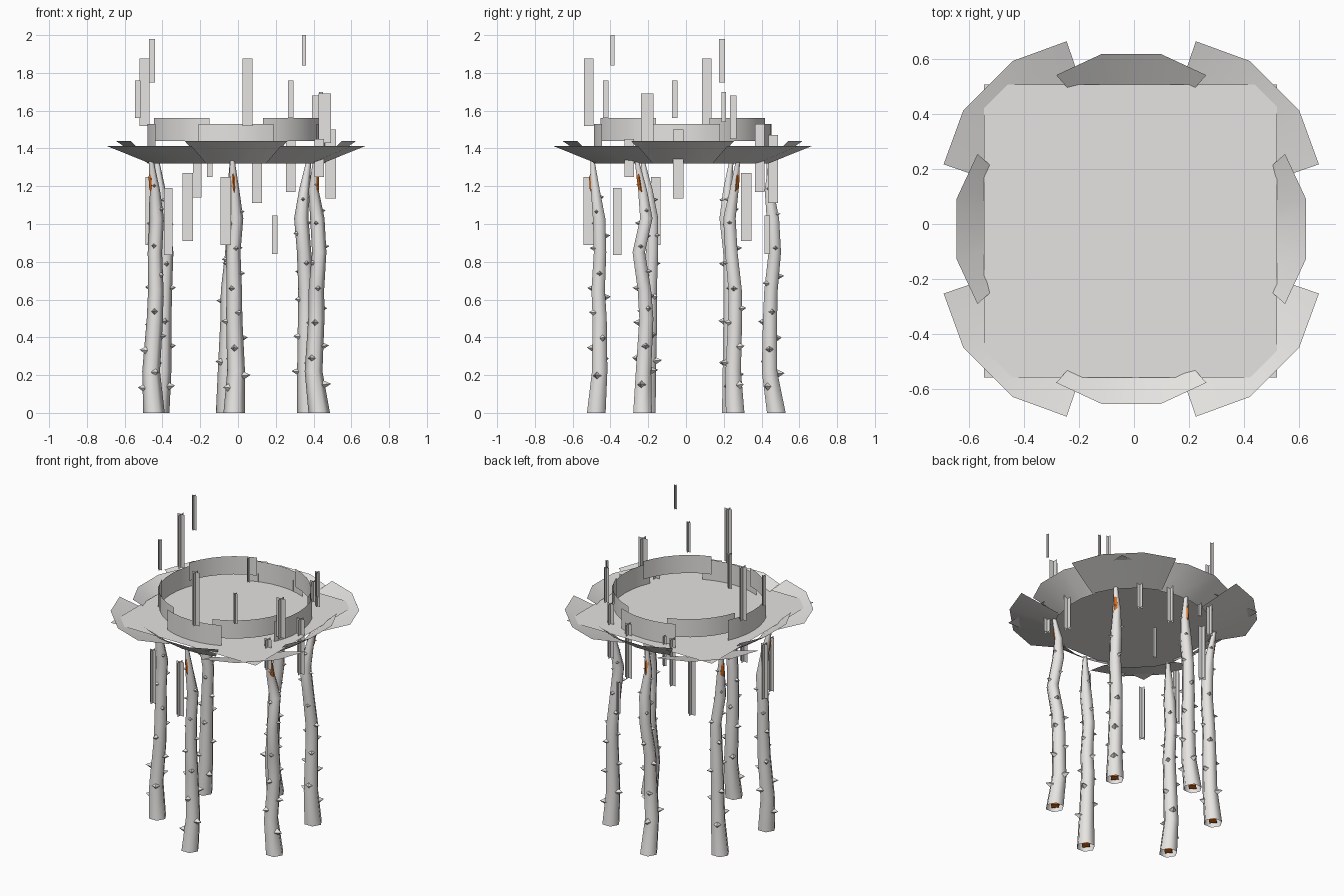
import bpy, bmesh, math, random
from mathutils import Vector

if "Cube" in bpy.data.objects:
    bpy.data.objects.remove(bpy.data.objects["Cube"])

random.seed(4)
CX, CY = -0.01, -0.018        # centre of the canopy


def material(name, rgb):
    m = bpy.data.materials.new(name)
    m.diffuse_color = (*rgb, 1)
    m.use_nodes = True
    m.node_tree.nodes["Principled BSDF"].inputs["Base Color"].default_value = m.diffuse_color
    return m


STONE = material("pale grey", (0.78, 0.77, 0.75))
BARK = material("pale bark", (0.80, 0.78, 0.76))
ORANGE = material("orange core", (0.70, 0.15, 0.01))


def make(name, bm, mat, smooth=None):
    me = bpy.data.meshes.new(name)
    bm.to_mesh(me)
    bm.free()
    me.materials.append(mat)
    ob = bpy.data.objects.new(name, me)
    bpy.context.collection.objects.link(ob)
    if smooth:
        bpy.ops.object.select_all(action='DESELECT')
        ob.select_set(True)
        bpy.context.view_layer.objects.active = ob
        bpy.ops.object.shade_smooth_by_angle(angle=math.radians(smooth))
    return ob


def sheet(bm, low, high):
    """Strip of quads between two rows of points."""
    a = [bm.verts.new(p) for p in low]
    b = [bm.verts.new(p) for p in high]
    for i in range(len(a) - 1):
        bm.faces.new((a[i], a[i + 1], b[i + 1], b[i]))


def polar(deg, r, z):
    t = math.radians(deg)
    return (CX + r * math.cos(t), CY + r * math.sin(t), z)


def tube(bm, pts, radii, sides, cap=False):
    rings = []
    for p, r in zip(pts, radii):
        rings.append([bm.verts.new((p[0] + r * math.cos(k * math.tau / sides),
                                    p[1] + r * math.sin(k * math.tau / sides), p[2]))
                      for k in range(sides)])
    for a, b in zip(rings, rings[1:]):
        for k in range(sides):
            n = (k + 1) % sides
            bm.faces.new((a[k], a[n], b[n], b[k]))
    bm.faces.new(rings[-1])
    if cap:
        bm.faces.new(rings[0][::-1])


# Square platform sheet
bm = bmesh.new()
h, px, py, pz = 0.533, -0.0125, -0.025, 1.395
bm.faces.new([bm.verts.new((px + sx * h, py + sy * h, pz))
              for sx, sy in ((-1, -1), (1, -1), (1, 1), (-1, 1))])
make("platform", bm, STONE)

# Flared skirt petals and rim wall segments: four straight, four diagonal
for i in range(8):
    mid, diag = i * 45, i % 2 == 1
    bm = bmesh.new()
    r0, r1, z1, low_scale = (0.48, 0.748, 1.412, 1.0) if diag else (0.47, 0.645, 1.44, 0.8)
    spread = (-26, -9.7, 9.7, 26)
    low = [polar(mid + a * low_scale, r0, 1.32) for a in spread]
    high = [polar(mid + a, r1 * (0.965 if abs(a) > 20 else 1), z1) for a in spread]
    sheet(bm, low, high)
    make(f"skirt_petal_{i}", bm, STONE, 40)

    bm = bmesh.new()
    r, za, zb, half = (0.458, 1.44, 1.56, 27) if diag else (0.47, 1.395, 1.53, 25)
    angles = [mid - half + half * k / 3 for k in range(7)]
    sheet(bm, [polar(a, r, za) for a in angles], [polar(a, r, zb) for a in angles])
    make(f"rim_wall_{i}", bm, STONE, 40)

# Floating crossed strips: x, y, width, bottom, top
STRIPS = [
    (0.35, -0.39, .022, 1.84, 2.00), (-0.455, 0.19, .032, 1.75, 1.98),
    (0.05, -0.515, .052, 1.52, 1.875), (-0.495, 0.11, .052, 1.52, 1.875),
    (-0.53, -0.06, .03, 1.56, 1.76), (0.28, -0.425, .03, 1.56, 1.76),
    (0.46, -0.205, .065, 1.43, 1.69), (0.41, 0.25, .035, 1.45, 1.68),
    (0.44, 0.20, .022, 1.54, 1.70), (0.49, -0.04, .055, 1.135, 1.50),
    (0.28, 0.39, .05, 1.17, 1.53), (0.10, 0.46, .052, 1.11, 1.47),
    (-0.15, 0.44, .03, 1.25, 1.45), (0.43, -0.30, .05, 1.25, 1.45),
    (-0.215, 0.45, .045, 1.14, 1.45), (-0.37, -0.365, .045, .835, 1.19),
    (-0.265, 0.32, .055, .91, 1.27), (-0.065, -0.515, .055, .89, 1.25),
    (-0.465, -0.16, .05, .89, 1.25), (0.195, 0.43, .03, .84, 1.045),
]
bm = bmesh.new()
for x, y, w, za, zb in STRIPS:
    for dx, dy in ((w / 2, 0), (0, w / 2)):
        sheet(bm, [(x - dx, y - dy, za), (x + dx, y + dy, za)],
              [(x - dx, y - dy, zb), (x + dx, y + dy, zb)])
make("floating_strips", bm, STONE)

# Crooked trunks: shared heights and radii, one x row and one y row each
LEVELS = (0.0, .22, .5, .65, .85, 1.03, 1.18, 1.335)
RADII = (.057, .047, .043, .041, .038, .038, .027, .013)
TRUNKS = {
    "front": ((-.02, -.01, -.02, -.02, -.025, -.01, -.02, -.03),
              (-.475, -.457, -.457, -.465, -.455, -.46, -.48, -.495)),
    "back": ((-.06, -.06, -.05, -.05, -.03, -.02, -.03, -.03),
             (.478, .442, .445, .45, .47, .46, .44, .45)),
    "front_left": ((-.445, -.46, -.44, -.435, -.44, -.43, -.44, -.46),
                   (-.21, -.20, -.19, -.19, -.18, -.18, -.20, -.23)),
    "front_right": ((.43, .40, .415, .415, .43, .42, .40, .41),
                    (-.23, -.225, -.21, -.22, -.25, -.21, -.23, -.26)),
    "back_left": ((-.42, -.40, -.395, -.39, -.38, -.40, -.41, -.43),
                  (.24, .235, .235, .235, .23, .21, .22, .24)),
    "back_right": ((.37, .36, .36, .36, .35, .335, .35, .375),
                   (.26, .25, .26, .26, .24, .23, .255, .275)),
}


def at(pts, z):
    """Point and radius of a trunk at height z."""
    for i in range(len(pts) - 1):
        if z <= pts[i + 1].z:
            t = (z - pts[i].z) / (pts[i + 1].z - pts[i].z)
            return pts[i].lerp(pts[i + 1], t), RADII[i] + t * (RADII[i + 1] - RADII[i])
    return pts[-1], RADII[-1]


for name, (xs, ys) in TRUNKS.items():
    pts = [Vector(p) for p in zip(xs, ys, LEVELS)]
    bm = bmesh.new()
    tube(bm, pts, RADII, 6)
    make(name + "_trunk", bm, BARK, 65)

    # Thorns spiralling up the bark
    bm = bmesh.new()
    turn = random.uniform(0, 6)
    for k in range(17):
        z = 0.14 + k * 0.066 + random.uniform(-.015, .015)
        c, r = at(pts, z)
        turn += 2.4 + random.uniform(-.5, .5)
        d = Vector((math.cos(turn), math.sin(turn), 0.1))
        side = Vector((-math.sin(turn), math.cos(turn), 0))
        size = 0.02 * (1.25 - 0.6 * z)
        base = c + d * r * 0.8
        ring = [bm.verts.new(base + side * size * a + Vector((0, 0, size * b)))
                for a, b in ((1, 0), (0, 1), (-1, 0), (0, -1))]
        tip = bm.verts.new(c + d * (r + size * random.uniform(1.0, 1.5)))
        for q in range(4):
            bm.faces.new((ring[q], ring[(q + 1) % 4], tip))
    make(name + "_thorns", bm, BARK)

    # Orange core, seen at the open foot and poking out near the top
    out = Vector((xs[0], ys[0], 0)).normalized()
    core, rad = [], []
    for z, push, r in ((.012, 0, .032), (.22, 0, .026), (.5, 0, .022), (.65, 0, .02),
                       (.85, 0, .018), (1.03, 0, .016), (1.15, .008, .013),
                       (1.19, .016, .014), (1.25, .013, .013), (1.29, 0, .006)):
        core.append(at(pts, z)[0] + out * push)
        rad.append(r)
    bm = bmesh.new()
    tube(bm, core, rad, 4, cap=True)
    make(name + "_core", bm, ORANGE)
